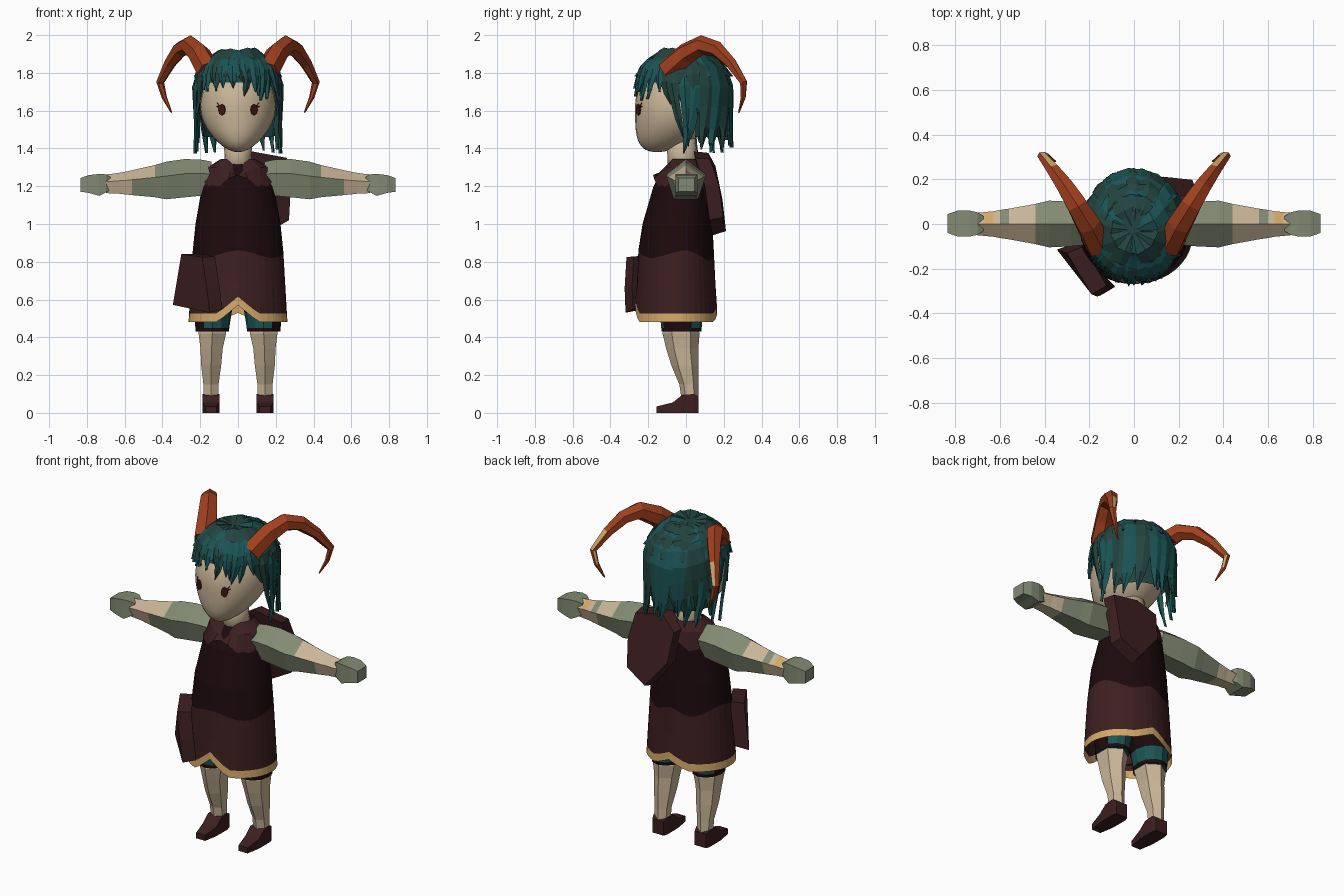
import bpy, bmesh, math, random
from mathutils import Vector as V

random.seed(7)
if "Cube" in bpy.data.objects:
    bpy.data.objects.remove(bpy.data.objects["Cube"])


def material(name, *rgb):
    m = bpy.data.materials.new(name)
    m.use_nodes = True
    m.diffuse_color = (*rgb, 1)
    m.node_tree.nodes["Principled BSDF"].inputs["Base Color"].default_value = (*rgb, 1)
    return m


SKIN = material("skin", .58, .46, .31)
SAGE = material("sage_cloth", .225, .255, .17)
MAROON = material("maroon_cloth", .046, .0135, .0145)
DARK = material("dark_cloth", .012, .003, .004)
GOLD = material("gold_trim", .65, .39, .14)
TEAL = material("teal_hair", .011, .088, .09)
DEEP = material("deep_green_hair", .016, .057, .05)
HORN = material("orange_horn", .35, .05, .013)
EYE = material("eye_brown", .05, .008, .006)


def finish(name, bm, mats, smooth=False):
    bmesh.ops.recalc_face_normals(bm, faces=bm.faces)
    me = bpy.data.meshes.new(name)
    bm.to_mesh(me)
    bm.free()
    for m in mats:
        me.materials.append(m)
    for p in me.polygons:
        p.use_smooth = smooth
    ob = bpy.data.objects.new(name, me)
    bpy.context.collection.objects.link(ob)


def loft(bm, rings, n, phase=0, caps=True, mat=0):
    """Skin rings given as (centre, u axis, v axis); returns bands of faces."""
    loops = []
    for c, u, v in rings:
        angles = [phase + 2 * math.pi * i / n for i in range(n)]
        loops.append([bm.verts.new(V(c) + V(u) * math.cos(a) + V(v) * math.sin(a)) for a in angles])
    bands = []
    for a, b in zip(loops, loops[1:]):
        bands.append([bm.faces.new((a[i], a[(i + 1) % n], b[(i + 1) % n], b[i])) for i in range(n)])
    if caps:
        bands.append([bm.faces.new(loops[0]), bm.faces.new(loops[-1])])
    for f in sum(bands, []):
        f.material_index = mat
    return bands


def flat(x, y, z, rx, ry):
    """Horizontal ring."""
    return (x, y, z), (rx, 0, 0), (0, ry, 0)


def slab(name, pts, offset, shrink, mat):
    """Solid between an outline and its shifted, scaled copy."""
    bm = bmesh.new()
    pts = [V(p) for p in pts]
    mid = sum(pts, V()) / len(pts)
    a = [bm.verts.new(p) for p in pts]
    b = [bm.verts.new(mid + (p - mid) * shrink + V(offset)) for p in pts]
    bm.faces.new(a)
    bm.faces.new(b)
    for i in range(len(a)):
        j = (i + 1) % len(a)
        bm.faces.new((a[i], a[j], b[j], b[i]))
    finish(name, bm, [mat])


# Tunic: notched hem, trim band, wavy colour border
bm = bmesh.new()
profile = [(.48, .262, -.052, .217), (.525, .259, -.052, .215), (.68, .25, -.052, .208),
           (.84, .24, -.052, .2), (1.0, .225, -.045, .185), (1.2, .19, -.025, .147),
           (1.28, .15, -.012, .115), (1.325, .08, -.01, .08)]
bands = loft(bm, [flat(0, y, z, rx, ry) for z, rx, y, ry in profile], 40, caps=False)
for v in bm.verts:
    x, y, z = v.co
    if z < .6:
        depth = .09 if y < 0 else .05
        v.co.z += depth * max(0, 1 - abs(x) / .11)
    elif .83 < z < .85:
        v.co.z += .02 * math.cos(math.atan2(x, y) * 4) - .12 * max(y, 0)
for band, index in zip(bands, (0, 1, 1, 2, 2, 2, 2)):
    for f in band:
        f.material_index = index
finish("tunic", bm, [GOLD, MAROON, DARK])

# Collar with an open front and pointed flaps
bm = bmesh.new()
loft(bm, [flat(0, -.01, 1.345, .09, .085), flat(0, -.016, 1.3, .16, .124),
          flat(0, -.024, 1.225, .192, .15)], 24, caps=False)
for v in bm.verts:
    front = math.atan2(v.co.x, -v.co.y)
    if v.co.z < 1.25:
        v.co.z += .035 * math.cos(front * 4)
    else:
        v.co.z -= .045 * max(0, 1 - abs(front) / .7)
finish("collar", bm, [MAROON])

# Neck and head
bm = bmesh.new()
loft(bm, [flat(0, -.015, 1.27, .085, .085), flat(0, -.02, 1.36, .07, .078),
          flat(0, -.03, 1.46, .08, .08)], 16)
finish("neck", bm, [SKIN], True)
bm = bmesh.new()
bmesh.ops.create_uvsphere(bm, u_segments=28, v_segments=18, radius=1)
for v in bm.verts:
    low = max(0, -v.co.z) ** 2
    v.co = (v.co.x * .2 * (1 - .25 * low), -.055 + v.co.y * .215 - .1 * low, 1.62 + v.co.z * .24)
finish("head", bm, [SKIN], True)

# Eyes and lashes as thin plates
for s, side in ((1, "left"), (-1, "right")):
    turn = V((math.cos(.47), s * math.sin(.47), 0))
    out = V((s * math.sin(.47), -math.cos(.47), 0))
    bm = bmesh.new()
    c = V((s * .085, -.251, 1.605))
    loft(bm, [(c - out * .003, turn * .021, V((0, 0, .03))),
              (c + out * .005, turn * .021, V((0, 0, .03)))], 8)
    for k in (0, 1):
        tip = c + turn * s * (.03 + .004 * k) + V((0, 0, .036 - .018 * k))
        loft(bm, [(c + turn * s * .01 + V((0, 0, .012)), V((0, 0, .007)), out * .004),
                  (tip - out * .005, V((0, 0, .002)), out * .004)], 4)
    finish(side + "_eye", bm, [EYE])


# Hair: rounded cap plus rings of tapered, wavy locks
def hair(a, z, grow=1.0):
    t = max(0, (z - 1.66) / .26)
    f = grow * max(.02, 1 - t ** 2.5) ** .4
    return V((.222 * f * math.sin(a), -.012 - .25 * f * math.cos(a), z))


bm = bmesh.new()
levels = [(1.46, .86), (1.57, .92), (1.66, .95), (1.75, .95), (1.82, .96), (1.87, .97), (1.9, .97), (1.915, .8)]
rings = []
for z, grow in levels:
    p, q = hair(math.pi / 2, z, grow), hair(0, z, grow)
    rings.append(flat(0, -.012, z, p.x, -.012 - q.y))
loft(bm, rings, 22)
openings = []
for f in bm.faces:
    c = f.calc_center_median()
    if c.z < 1.47 or (c.z < 1.76 and c.y < -.04) or (c.z < 1.56 and c.y < .06):
        openings.append(f)
bmesh.ops.delete(bm, geom=openings, context="FACES")
finish("hair_cap", bm, [DEEP])


def lock(bm, a, end, width, grow, sway, wave):
    rings = []
    for i, w in enumerate((.7, 1, 1, .8, .6, .05)):
        t = i / 5
        aa = a + sway * t * t
        bulge = grow + wave * math.sin(t * 5.5) + .03 * t
        c = hair(aa, 1.895 + (end - 1.895) * t ** 1.2, bulge)
        across = V((math.cos(aa), math.sin(aa), sway * .6))
        rings.append((c, across * width * w, V((math.sin(aa), -math.cos(aa), 0)) * .01))
    loft(bm, rings, 4, mat=int(random.random() < .4))


bm = bmesh.new()
for layer in range(2):
    count = 22
    for i in range(count):
        a = -math.pi + 2 * math.pi * (i + .5 * layer) / count
        jit = random.uniform(-1, 1)
        if abs(a) < 1.1:        # fringe
            lock(bm, a, 1.715 + .045 * jit - .03 * abs(a), .03, 1.02 + .02 * layer, .2 * jit, .03)
        elif abs(a) < 1.85:     # side locks
            back = .15 * math.copysign(1, a)
            if layer:
                lock(bm, a, 1.42 + .05 * jit, .03, 1.02, back + .2 * jit, .04)
            else:
                lock(bm, a, 1.62 + .05 * jit, .045, 1.02, back, .06)
        else:                   # back locks
            lock(bm, a, 1.44 + .07 * jit, .05, .97 + .03 * layer, .3 * jit, .025)
finish("hair_locks", bm, [TEAL, DEEP])

# Broad strands swept over the crown
bm = bmesh.new()
for i in range(12):
    a = 2 * math.pi * i / 12 + random.uniform(-.12, .12)
    d = V((math.sin(a), -math.cos(a), 0))
    across = V((math.cos(a), math.sin(a), 0))
    lift = random.uniform(-.01, .015)
    loft(bm, [(V((0, -.03, 1.905)), across * .015, V((0, 0, .008))),
              (V((0, -.03, 1.91 + lift)) + d * .1, across * .045, V((0, 0, .012))),
              (hair(a, 1.865 + lift, 1.03), across * .05, V((0, 0, .014))),
              (hair(a + .1, 1.78, 1.08), across * .008, d * .01)], 4, mat=int(i % 4 == 0))
finish("crown_strands", bm, [DEEP, TEAL])

horn_path = [(.155, -.1, 1.81, .064), (.205, 0, 1.9, .06), (.255, .085, 1.948, .052), (.305, .165, 1.925, .043),
             (.36, .24, 1.85, .032), (.412, .305, 1.75, .021), (.39, .303, 1.67, .014), (.352, .28, 1.59, .004)]
arm_path = [(.14, 1.235, .095, .092), (.19, 1.235, .105, .096), (.28, 1.232, .112, .105), (.38, 1.22, .11, .11),
            (.44, 1.218, .094, .095), (.56, 1.212, .073, .072), (.6, 1.21, .066, .066), (.63, 1.21, .061, .06),
            (.67, 1.208, .057, .056), (.7, 1.208, .055, .053)]
hand_path = [(.675, 1.215, .034, .034), (.7, 1.215, .048, .05), (.735, 1.207, .058, .058),
             (.79, 1.212, .047, .058), (.835, 1.207, .036, .042)]
leg_path = [(.14, -.03, .5, .08, .085), (.136, -.026, .42, .084, .098), (.14, -.02, .34, .068, .085),
            (.142, -.005, .25, .061, .072), (.143, .015, .15, .046, .05), (.143, .022, .06, .044, .044)]
shoe_path = [(.066, .085, .038), (.04, .1, .046), (-.02, .095, .046), (-.07, .055, .045), (-.155, .034, .03)]
BOX = math.sqrt(2)

for s, side in ((1, "left"), (-1, "right")):
    # Curved horn with pale patch on the upper back
    bm = bmesh.new()
    pts = [V((s * x, y, z)) for x, y, z, r in horn_path]
    rings = []
    for i, p in enumerate(pts):
        t = (pts[min(i + 1, len(pts) - 1)] - pts[max(i - 1, 0)]).normalized()
        u = t.cross(V((s * .8, -.6, 0))).normalized()
        rings.append((p, u * horn_path[i][3], t.cross(u) * horn_path[i][3]))
    bands = loft(bm, rings, 6)
    for i in (4, 5):
        patch = max(bands[i], key=lambda f: f.calc_center_median().dot(V((-s * .4, .5, .8))))
        patch.material_index = 1
    finish(side + "_horn", bm, [HORN, GOLD])

    # Arm with sleeve, bare forearm and longer cloth underneath
    bm = bmesh.new()
    bands = loft(bm, [((s * x, 0, z), (0, ry, 0), (0, 0, rz)) for x, z, rz, ry in arm_path], 5, math.pi / 2)
    for i, band in enumerate(bands[:-1]):
        for f in band:
            c = f.calc_center_median()
            f.material_index = int(i < 4 or (i == 4 and c.z < 1.21))
            if i in (5, 7) and c.z > 1.22 and c.y > .01:
                f.material_index = 1 if i == 5 else 2
    finish(side + "_arm", bm, [SKIN, SAGE, GOLD])

    # Boxy mitten
    bm = bmesh.new()
    loft(bm, [((s * x, .002, z), (0, ry * BOX, 0), (0, 0, rz * BOX)) for x, z, rz, ry in hand_path],
         4, math.pi / 4)
    finish(side + "_mitten", bm, [SAGE])

    # Leg, shorts with cuff, shoe
    bm = bmesh.new()
    loft(bm, [flat(s * x, y, z, rx, ry) for x, y, z, rx, ry in leg_path], 6, math.pi / 6)
    finish(side + "_leg", bm, [SKIN])
    bm = bmesh.new()
    bands = loft(bm, [flat(s * .136, -.024, .43, .088, .105), flat(s * .136, -.024, .45, .09, .107),
                      flat(s * .132, -.024, .53, .098, .115), flat(s * .11, -.03, .66, .11, .13)], 12)
    for f in bands[0] + bands[1] + bands[2]:
        c = f.calc_center_median()
        f.material_index = int(c.z < .45 or c.z > .54 or (c.y < .03 and s * c.x > .18))
    finish(side + "_shorts", bm, [TEAL, DARK])
    bm = bmesh.new()
    loft(bm, [((s * .143, y, h / 2), (w * BOX, 0, 0), (0, 0, h / 2 * BOX)) for y, h, w in shoe_path],
         4, math.pi / 4)
    finish(side + "_shoe", bm, [MAROON])

# Hip pouch, set diagonally on the right front
slab("hip_pouch", [(-.3, -.13, .84), (-.19, -.315, .825), (-.165, -.325, .66), (-.15, -.32, .53),
                   (-.345, -.115, .572)], (.07, .035, .01), .95, MAROON)

# Hood hanging behind the left shoulder
slab("back_hood", [(.26, .05, 1.35), (.07, .04, 1.385), (-.04, .08, 1.31), (-.02, .12, 1.12), (.13, .14, .94),
                   (.27, .125, 1.02), (.28, .1, 1.2)], (0, .075, .005), .93, MAROON)
